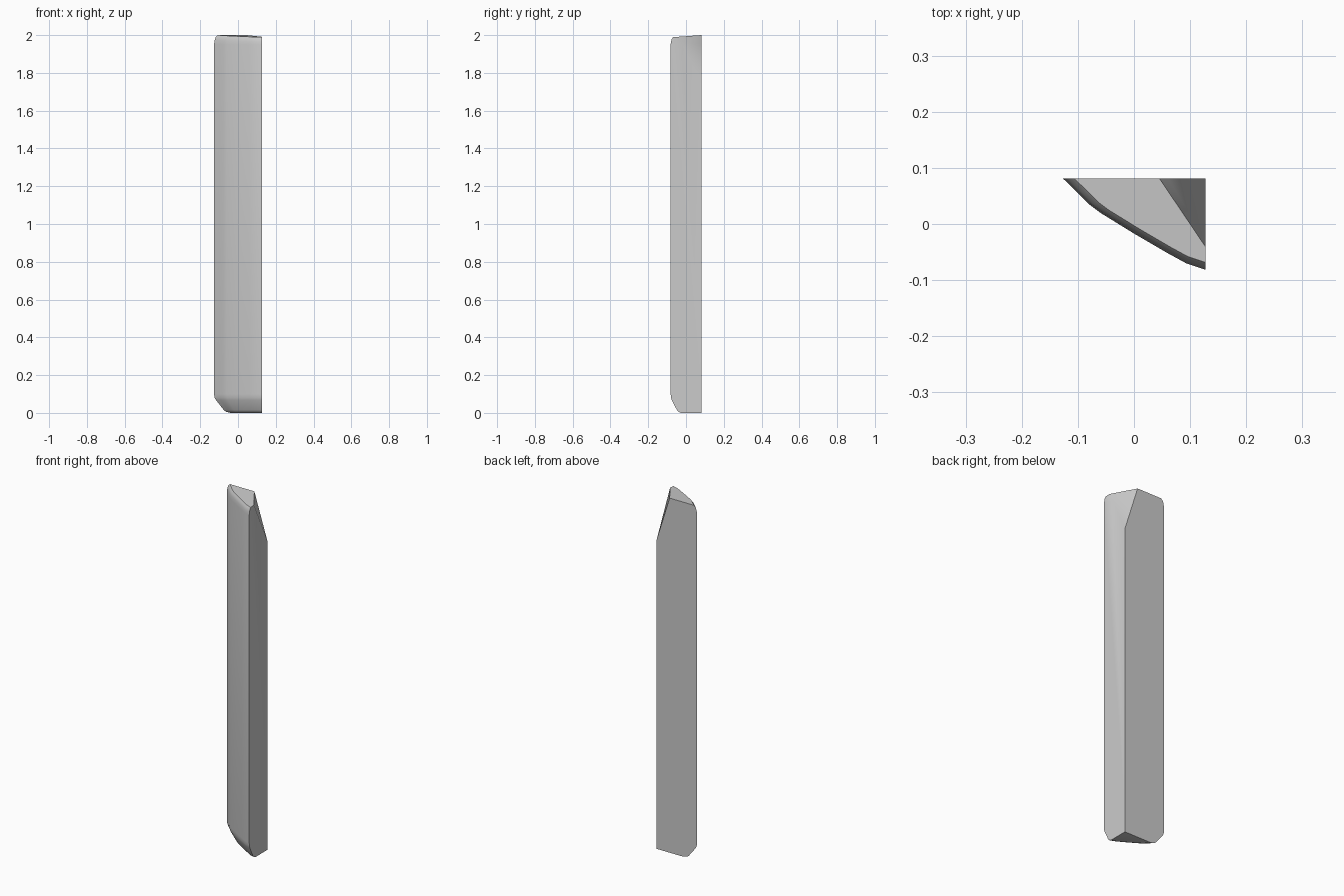
import bpy, bmesh
from math import radians
from mathutils import Vector

if "Cube" in bpy.data.objects:
    bpy.data.objects.remove(bpy.data.objects["Cube"])

# Cross-section: square back-right corner, gently bowed slanted front
CORNER = Vector((0.127, 0.0815))
PROFILE = [CORNER] + [Vector(p) for p in (
    (-0.127, 0.0815), (-0.10, 0.055), (-0.08, 0.035), (-0.06, 0.02),
    (0.0, -0.017), (0.06, -0.052), (0.093, -0.070), (0.127, -0.0815))]

# Rings up the length: height, scale toward the corner, forward droop
RINGS = [(0.0, 0.66, 0), (0.006, 0.75, 0), (0.015, 0.795, 0), (0.068, 0.96, 0),
         (0.08, 0.985, 0), (0.1, 1, 0), (1.95, 1, 0), (1.975, 0.985, 0.01),
         (1.99, 0.965, 0.012), (2.0, 0.92, 0.012)]

bm = bmesh.new()
rings = []
for z, s, droop in RINGS:
    ring = []
    for p in PROFILE:
        q = CORNER + (p - CORNER) * s
        ring.append(bm.verts.new((q.x, q.y, z - droop * (CORNER.y - q.y) / 0.163)))
    rings.append(ring)

# Skin the rings and cap both ends
n = len(PROFILE)
for a, b in zip(rings, rings[1:]):
    for i in range(n):
        j = (i + 1) % n
        bm.faces.new((a[i], a[j], b[j], b[i]))
bm.faces.new(rings[0])
bm.faces.new(rings[-1])
bmesh.ops.recalc_face_normals(bm, faces=bm.faces[:])

# Slice off the top back-right corner
a, b, c = Vector((0.045, 0.0815, 2.0)), Vector((0.127, -0.04, 1.991)), Vector((0.127, 0.0815, 1.74))
normal = (b - a).cross(c - a).normalized()
if normal.x < 0:
    normal = -normal
cut = bmesh.ops.bisect_plane(bm, geom=bm.verts[:] + bm.edges[:] + bm.faces[:],
                             plane_co=a, plane_no=normal, clear_outer=True)
edges = [e for e in cut["geom_cut"] if isinstance(e, bmesh.types.BMEdge)]
bmesh.ops.holes_fill(bm, edges=edges, sides=0)
bmesh.ops.recalc_face_normals(bm, faces=bm.faces[:])

mesh = bpy.data.meshes.new("wood_splinter")
bm.to_mesh(mesh)
bm.free()
splinter = bpy.data.objects.new("wood_splinter", mesh)
bpy.context.collection.objects.link(splinter)

# Smooth the worn front edges, keep the split faces sharp
bpy.context.view_layer.objects.active = splinter
splinter.select_set(True)
bpy.ops.object.shade_smooth_by_angle(angle=radians(40))
